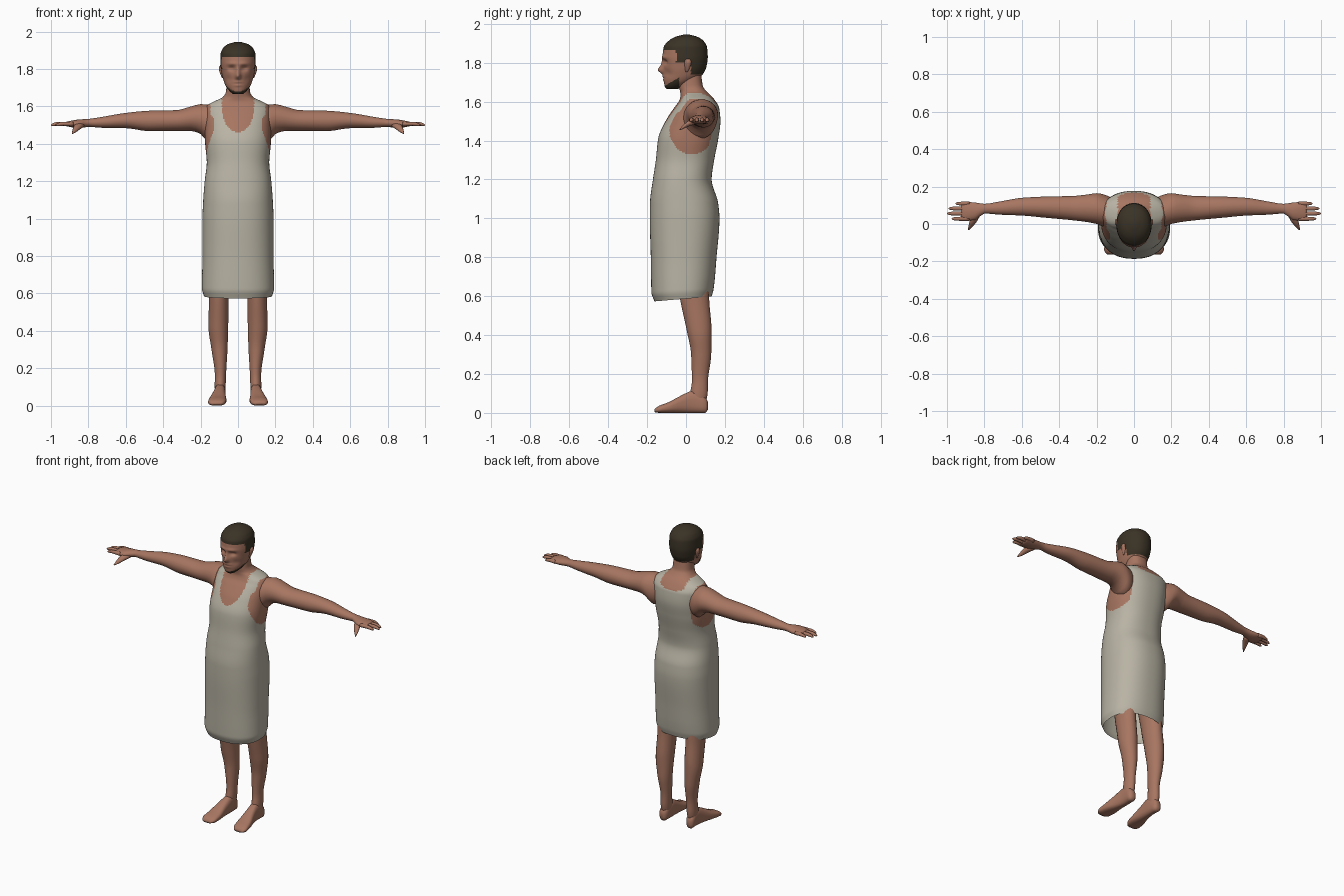
import bpy
import bmesh
from math import cos, sin, pi, exp, copysign

cube = bpy.data.objects.get("Cube")
if cube:
    bpy.data.objects.remove(cube, do_unlink=True)


def material(name, rgb):
    mat = bpy.data.materials.new(name)
    mat.use_nodes = True
    colour = (*rgb, 1)
    mat.diffuse_color = colour
    shader = mat.node_tree.nodes["Principled BSDF"]
    shader.inputs["Base Color"].default_value = colour
    shader.inputs["Roughness"].default_value = 0.8
    return mat


skin = material("skin", (0.39, 0.18, 0.12))
cloth = material("cream cloth", (0.48, 0.45, 0.37))
hair = material("dark brown hair", (0.042, 0.032, 0.019))


def tangent(before, here, after, index):
    """Slope that never overshoots the neighbouring keys."""
    left = (here[index] - before[index]) / (here[0] - before[0])
    right = (after[index] - here[index]) / (after[0] - here[0])
    return 0 if left * right <= 0 else 2 * left * right / (left + right)


def smooth_rings(keys, step):
    """Fill in extra rings between the keys with a cubic curve."""
    last = len(keys) - 1
    slopes = []
    for i, key in enumerate(keys):
        if i in (0, last):
            other = keys[1] if i == 0 else keys[last - 1]
            slopes.append([(other[k] - key[k]) / (other[0] - key[0]) for k in range(len(key))])
        else:
            slopes.append([tangent(keys[i - 1], key, keys[i + 1], k) for k in range(len(key))])
    rings = []
    for i in range(last):
        p, q = keys[i], keys[i + 1]
        length = q[0] - p[0]
        count = max(2, round(abs(length) / step))
        for j in range(count):
            u = j / count
            h = u * u * (3 - 2 * u)
            rise = u * (1 - u) ** 2 * length
            fall = u * u * (u - 1) * length
            ring = [p[k] + (q[k] - p[k]) * h + slopes[i][k] * rise + slopes[i + 1][k] * fall
                    for k in range(len(p))]
            ring[0] = p[0] + length * u
            rings.append(ring)
    return rings + [list(keys[-1])]


def loft(name, keys, axis="z", sides=24, step=0.02, power=2.0, mats=(skin,),
         rule=None, deform=None, mirror=False, open_start=False):
    """Skin of rounded rings; each key is (position, a low, a high, b low, b high)."""
    bm = bmesh.new()
    rings = []
    for t, a0, a1, b0, b1 in smooth_rings(keys, step):
        ring = []
        for s in range(sides):
            angle = 2 * pi * (s + 0.5) / sides
            ca, sa = cos(angle), sin(angle)
            a = (a0 + a1) / 2 + (a1 - a0) / 2 * copysign(abs(ca) ** (2 / power), ca)
            b = (b0 + b1) / 2 + (b1 - b0) / 2 * copysign(abs(sa) ** (2 / power), sa)
            ring.append(bm.verts.new({"x": (t, a, b), "y": (a, t, b), "z": (a, b, t)}[axis]))
        rings.append(ring)
    for low, high in zip(rings, rings[1:]):
        for s in range(sides):
            n = (s + 1) % sides
            bm.faces.new((low[s], low[n], high[n], high[s]))
    if not open_start:
        bm.faces.new(rings[0])
    bm.faces.new(rings[-1])
    bmesh.ops.recalc_face_normals(bm, faces=bm.faces)
    if rule:
        for face in bm.faces:
            face.material_index = rule(*face.calc_center_median())
    if deform:
        for vert in bm.verts:
            vert.co = deform(*vert.co)
    mesh = bpy.data.meshes.new(name)
    bm.to_mesh(mesh)
    bm.free()
    for mat in mats:
        mesh.materials.append(mat)
    mesh.shade_smooth()
    obj = bpy.data.objects.new(name, mesh)
    bpy.context.collection.objects.link(obj)
    if mirror:
        modifier = obj.modifiers.new("both sides", "MIRROR")
        modifier.use_mirror_merge = False
    return obj


def symmetric(keys):
    return [(z, -w, w, front, back) for z, w, front, back in keys]


# Torso, neck and sleeveless gown in one surface
def gown_rule(x, y, z):
    side = abs(x)
    depth = 0.14 if y < 0.04 else 0.02
    drop = max(0, 1.6 - z) / depth
    neckline = (side / 0.087) ** 2 + drop ** 2 < 1 or z > 1.655
    hole = ((y - 0.03) / 0.115) ** 2 + ((z - 1.45) / 0.12) ** 2 < 1
    armhole = side > 0.13 and hole or side > 0.147 and z > 1.45
    return 0 if neckline or armhole else 1


def hem_slope(x, y, z):
    return x, y, z + max(0, 0.7 - z) * y * 0.75


torso_keys = symmetric([
    (0.587, 0.182, -0.162, 0.132), (0.63, 0.193, -0.178, 0.142),
    (0.8, 0.19, -0.181, 0.157), (1.0, 0.19, -0.186, 0.172),
    (1.08, 0.187, -0.185, 0.165), (1.2, 0.178, -0.17, 0.132),
    (1.3, 0.167, -0.155, 0.145), (1.41, 0.176, -0.143, 0.166),
    (1.5, 0.177, -0.105, 0.177), (1.57, 0.176, -0.06, 0.17),
    (1.605, 0.165, -0.035, 0.15), (1.63, 0.12, -0.028, 0.13),
    (1.65, 0.08, -0.03, 0.108), (1.68, 0.064, -0.036, 0.087),
    (1.74, 0.06, -0.03, 0.078)])
loft("gown_and_neck", torso_keys, sides=144, step=0.008, power=2.3,
     mats=(skin, cloth), rule=gown_rule, deform=hem_slope, open_start=True)


# Head with sculpted face, cropped hair and chin beard
def bump(x, z, cx, cz, sx, sz):
    return exp(-((x - cx) / sx) ** 2 - ((z - cz) / sz) ** 2)


def face_shape(x, y, z):
    if y < -0.04:
        side = abs(x)
        y -= 0.028 * bump(x, z, 0, 1.762, 0.014, 0.018)
        y -= 0.012 * bump(x, z, 0, 1.79, 0.011, 0.025)
        y += 0.014 * bump(side, z, 0.034, 1.803, 0.019, 0.013)
        y -= 0.006 * bump(side, z, 0.03, 1.828, 0.03, 0.01)
        y -= 0.006 * bump(x, z, 0, 1.73, 0.025, 0.006)
        y -= 0.005 * bump(x, z, 0, 1.712, 0.022, 0.006)
        y += 0.006 * bump(side, z, 0.05, 1.745, 0.02, 0.02)
    return x, y, z


def hair_rule(x, y, z):
    hairline = 1.865 if y < -0.05 else 1.8 if y < 0.025 else 1.738
    beard = y < -0.035 and z < 1.68 + (y + 0.11) * 0.6
    return 1 if z > hairline or beard else 0


head_keys = symmetric([
    (1.665, 0.025, -0.1, -0.04), (1.68, 0.044, -0.11, -0.01),
    (1.71, 0.066, -0.114, 0.05), (1.74, 0.078, -0.115, 0.086),
    (1.78, 0.088, -0.116, 0.105), (1.83, 0.094, -0.12, 0.112),
    (1.88, 0.093, -0.115, 0.108), (1.91, 0.081, -0.092, 0.092),
    (1.932, 0.055, -0.058, 0.062), (1.945, 0.012, -0.012, 0.016)])
loft("head", head_keys, sides=96, step=0.005, power=2.1,
     mats=(skin, hair), rule=hair_rule, deform=face_shape)
loft("ears", [(1.752, 0.08, 0.086, -0.002, 0.008), (1.77, 0.078, 0.094, -0.006, 0.018),
              (1.805, 0.084, 0.103, -0.008, 0.028), (1.82, 0.086, 0.096, 0, 0.02)],
     sides=12, step=0.008, mirror=True)

# Arms with palms
loft("arms", [
    (0.1, 0, 0.13, 1.42, 1.595), (0.16, -0.015, 0.158, 1.41, 1.61),
    (0.2, 0, 0.165, 1.452, 1.612), (0.25, 0.01, 0.158, 1.468, 1.6),
    (0.33, 0.02, 0.15, 1.468, 1.58), (0.47, 0.033, 0.147, 1.467, 1.577),
    (0.6, 0.045, 0.14, 1.483, 1.565), (0.72, 0.05, 0.12, 1.485, 1.545),
    (0.8, 0.056, 0.108, 1.49, 1.533), (0.85, 0.022, 0.115, 1.484, 1.53),
    (0.9, 0.018, 0.118, 1.49, 1.522), (0.925, 0.03, 0.11, 1.496, 1.516)],
    axis="x", sides=32, mirror=True)

# Fingers
for finger, y, tip in (("index", 0.028, 0.975), ("middle", 0.056, 1.0),
                       ("ring", 0.083, 0.992), ("little", 0.109, 0.955)):
    loft(finger + "_fingers", [
        (reach, y - r, y + r, z - r, z + r) for reach, r, z in
        ((0.88, 0.012, 1.506), (tip - 0.04, 0.011, 1.507),
         (tip - 0.01, 0.008, 1.502), (tip, 0.002, 1.5))],
        axis="x", sides=12, mirror=True)
loft("thumbs", [
    (0.06, 0.815, 0.86, 1.485, 1.52), (0.02, 0.835, 0.878, 1.475, 1.507),
    (-0.015, 0.863, 0.886, 1.459, 1.479), (-0.033, 0.882, 0.888, 1.453, 1.459)],
    axis="y", sides=12, mirror=True)

# Legs and bare feet
loft("legs", [
    (0.05, 0.07, 0.12, 0.025, 0.1), (0.1, 0.066, 0.125, 0.022, 0.112),
    (0.16, 0.064, 0.124, 0.03, 0.113), (0.3, 0.056, 0.142, 0.026, 0.13),
    (0.42, 0.052, 0.158, 0.004, 0.132), (0.58, 0.05, 0.156, -0.03, 0.12),
    (0.95, 0.01, 0.16, -0.09, 0.11)], mirror=True)
loft("feet", [
    (0.113, 0.085, 0.11, 0.018, 0.055), (0.1, 0.072, 0.124, 0, 0.08),
    (0.04, 0.066, 0.126, 0, 0.115), (-0.02, 0.066, 0.136, 0, 0.092),
    (-0.09, 0.062, 0.155, 0, 0.055), (-0.14, 0.068, 0.16, 0, 0.036),
    (-0.162, 0.085, 0.145, 0.004, 0.02)],
    axis="y", power=2.6, mirror=True)
